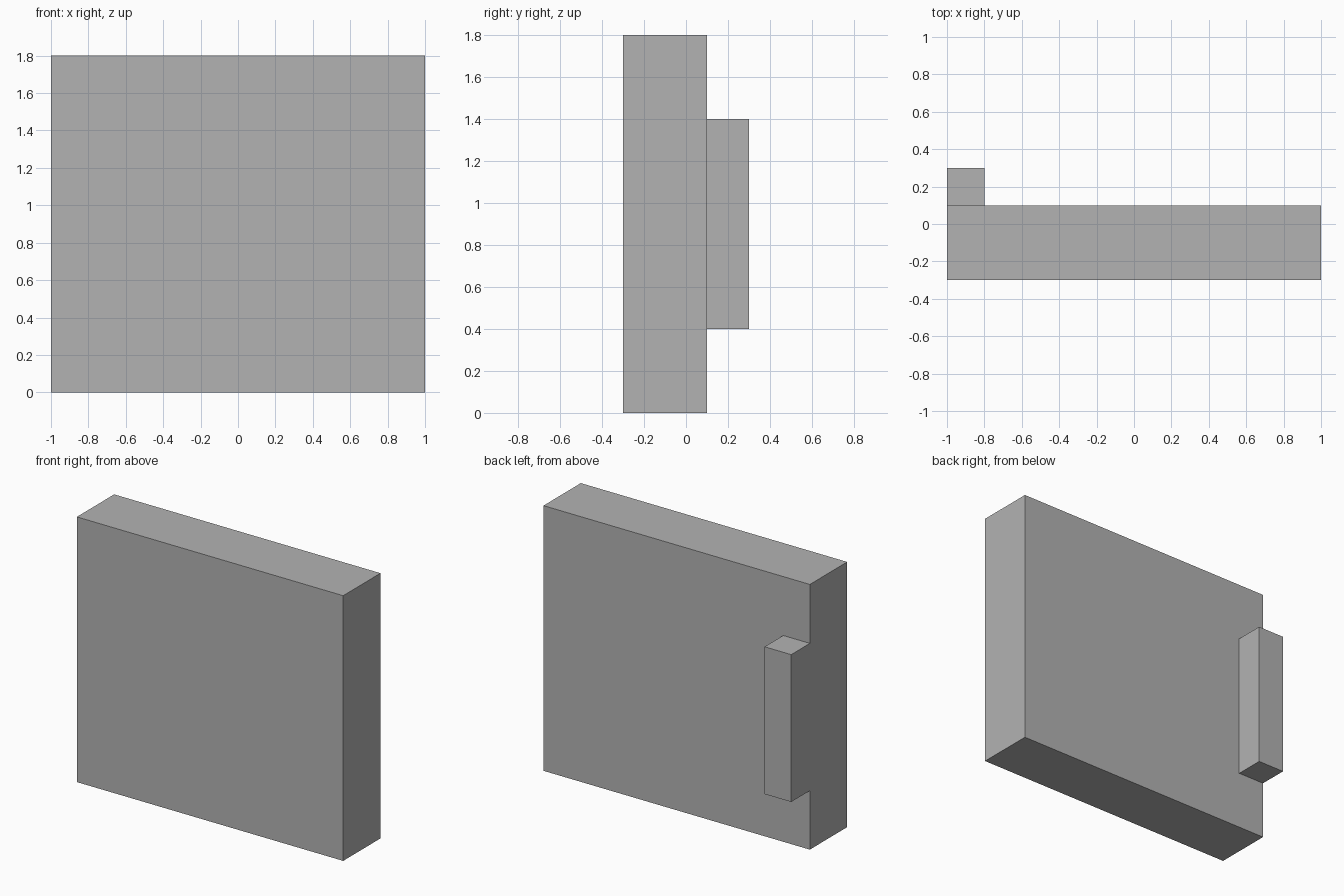
import bpy

# Remove the default cube
cube = bpy.data.objects.get("Cube")
if cube:
    bpy.data.objects.remove(cube, do_unlink=True)

# Single plain grey
grey = bpy.data.materials.new("plain_grey")
grey.use_nodes = True
colour = (0.45, 0.45, 0.45, 1)
grey.diffuse_color = colour
grey.node_tree.nodes["Principled BSDF"].inputs["Base Color"].default_value = colour


def box(name, low, high):
    """Add a box spanning two opposite corners."""
    centre = [(a + b) / 2 for a, b in zip(low, high)]
    bpy.ops.mesh.primitive_cube_add(size=1, location=centre)
    part = bpy.context.object
    part.name = name
    part.scale = [b - a for a, b in zip(low, high)]
    bpy.ops.object.transform_apply(location=False, rotation=False, scale=True)
    part.data.materials.append(grey)
    return part


# Upright slab, with a bar handle flush with one edge of its back
box("slab", (-1, -0.3, 0), (1, 0.1, 1.8))
box("handle", (-1, 0.1, 0.4), (-0.8, 0.3, 1.4))
